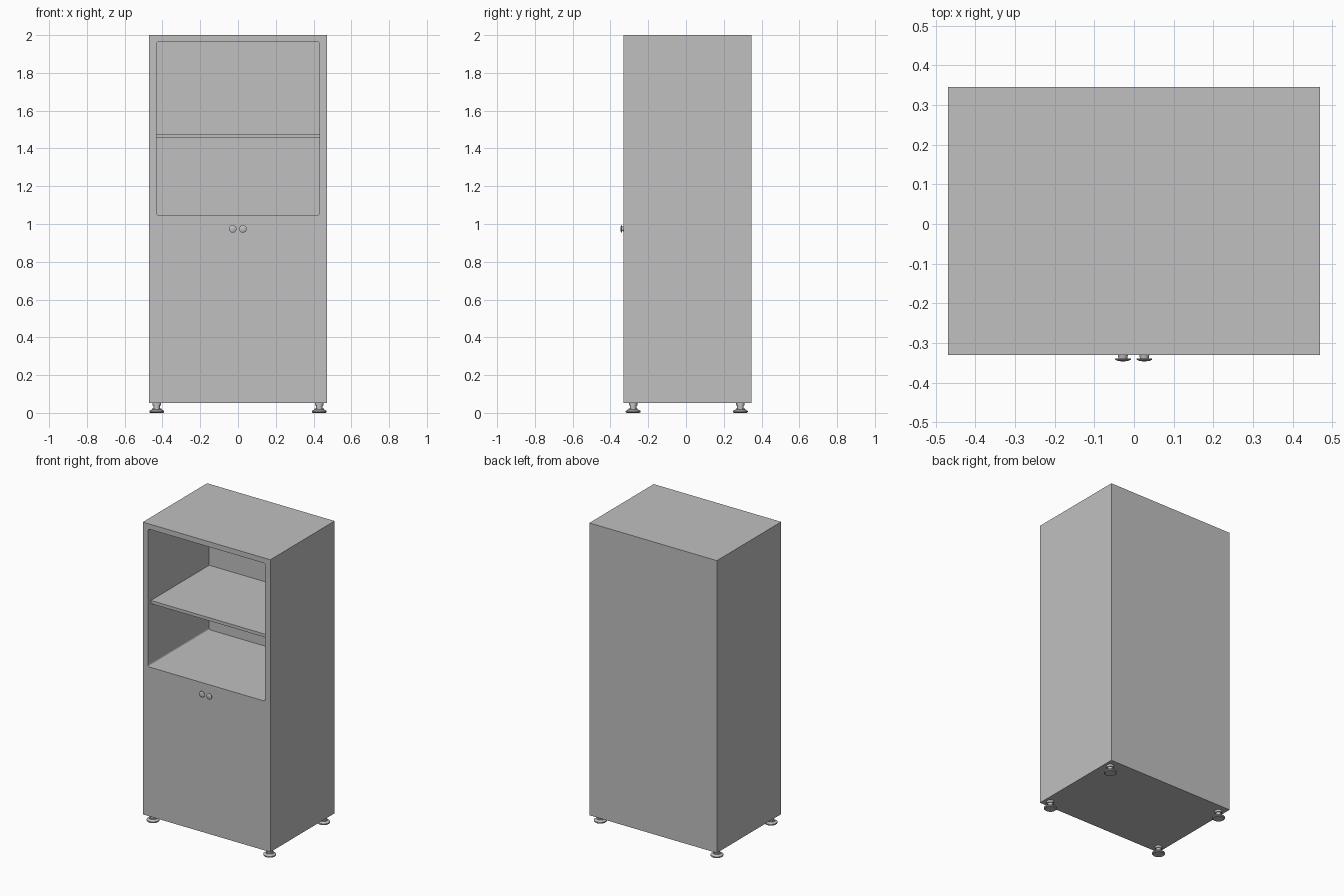
import bpy
import math
from mathutils import Matrix

cube = bpy.data.objects.get("Cube")
if cube:
    bpy.data.objects.remove(cube, do_unlink=True)

import bmesh

grey = bpy.data.materials.new("plain grey")
grey.use_nodes = True
colour = (0.53, 0.53, 0.53, 1)
grey.diffuse_color = colour
grey.node_tree.nodes["Principled BSDF"].inputs["Base Color"].default_value = colour


def finish(name, bm):
    bmesh.ops.recalc_face_normals(bm, faces=bm.faces)
    mesh = bpy.data.meshes.new(name)
    bm.to_mesh(mesh)
    bm.free()
    mesh.materials.append(grey)
    obj = bpy.data.objects.new(name, mesh)
    bpy.context.collection.objects.link(obj)
    return obj


def activate(obj):
    bpy.ops.object.select_all(action="DESELECT")
    obj.select_set(True)
    bpy.context.view_layer.objects.active = obj


def box(name, low, high, corner=0):
    """Box between two corners, optionally rounding the edges that run front to back."""
    bm = bmesh.new()
    bmesh.ops.create_cube(bm, size=1)
    for v in bm.verts:
        v.co = [(a + b) / 2 + c * (b - a) for a, b, c in zip(low, high, v.co)]
    if corner:
        edges = [e for e in bm.edges if abs(e.verts[0].co.y - e.verts[1].co.y) > 0.01]
        bmesh.ops.bevel(bm, geom=edges, offset=corner, segments=4, profile=0.5, affect="EDGES")
    return finish(name, bm)


def turned(name, profile, place):
    """Solid of revolution from (radius, height) points, capped at both ends."""
    bm = bmesh.new()
    sides = 24
    rings = []
    for r, h in profile:
        rings.append([bm.verts.new((r * math.cos(math.tau * i / sides),
                                    r * math.sin(math.tau * i / sides), h))
                      for i in range(sides)])
    for a, b in zip(rings, rings[1:]):
        for i in range(sides):
            j = (i + 1) % sides
            bm.faces.new((a[i], a[j], b[j], b[i]))
    bm.faces.new(rings[0])
    bm.faces.new(rings[-1])
    bm.transform(place)
    obj = finish(name, bm)
    activate(obj)
    bpy.ops.object.shade_smooth_by_angle(angle=math.radians(30))
    return obj


# Cabinet body with the open upper compartment
front, back = -0.331, 0.346
body = box("cabinet_body", (-0.47, front, 0.052), (0.47, back, 2))
cutter = box("compartment_cutter", (-0.432, front - 0.1, 1.047), (0.432, 0.314, 1.965), 0.012)
cutter.hide_render = True
cut = body.modifiers.new("compartment", "BOOLEAN")
cut.operation = "DIFFERENCE"
cut.solver = "EXACT"
cut.object = cutter
activate(body)
bpy.ops.object.modifier_apply(modifier=cut.name)
bpy.data.objects.remove(cutter, do_unlink=True)

# Shelf, set back a little from the front
box("shelf", (-0.432, -0.3, 1.455), (0.432, 0.314, 1.476))

# Adjustable feet
foot = [(0.034, 0), (0.039, 0.004), (0.039, 0.011), (0.024, 0.019),
        (0.024, 0.024), (0.017, 0.024), (0.017, 0.038), (0.023, 0.038), (0.023, 0.053)]
for side, x in (("right", -0.43), ("left", 0.43)):
    for end, y in (("front", -0.28), ("back", 0.288)):
        turned(f"{end}_{side}_foot", foot, Matrix.Translation((x, y, 0)))

# Pair of door knobs
knob = [(0.013, -0.002), (0.011, 0.009), (0.02, 0.009), (0.02, 0.011), (0.013, 0.0145), (0.005, 0.0155)]
for side, x in (("right", -0.028), ("left", 0.026)):
    place = Matrix.Translation((x, front, 0.974)) @ Matrix.Rotation(math.pi / 2, 4, "X")
    turned(f"{side}_knob", knob, place)
